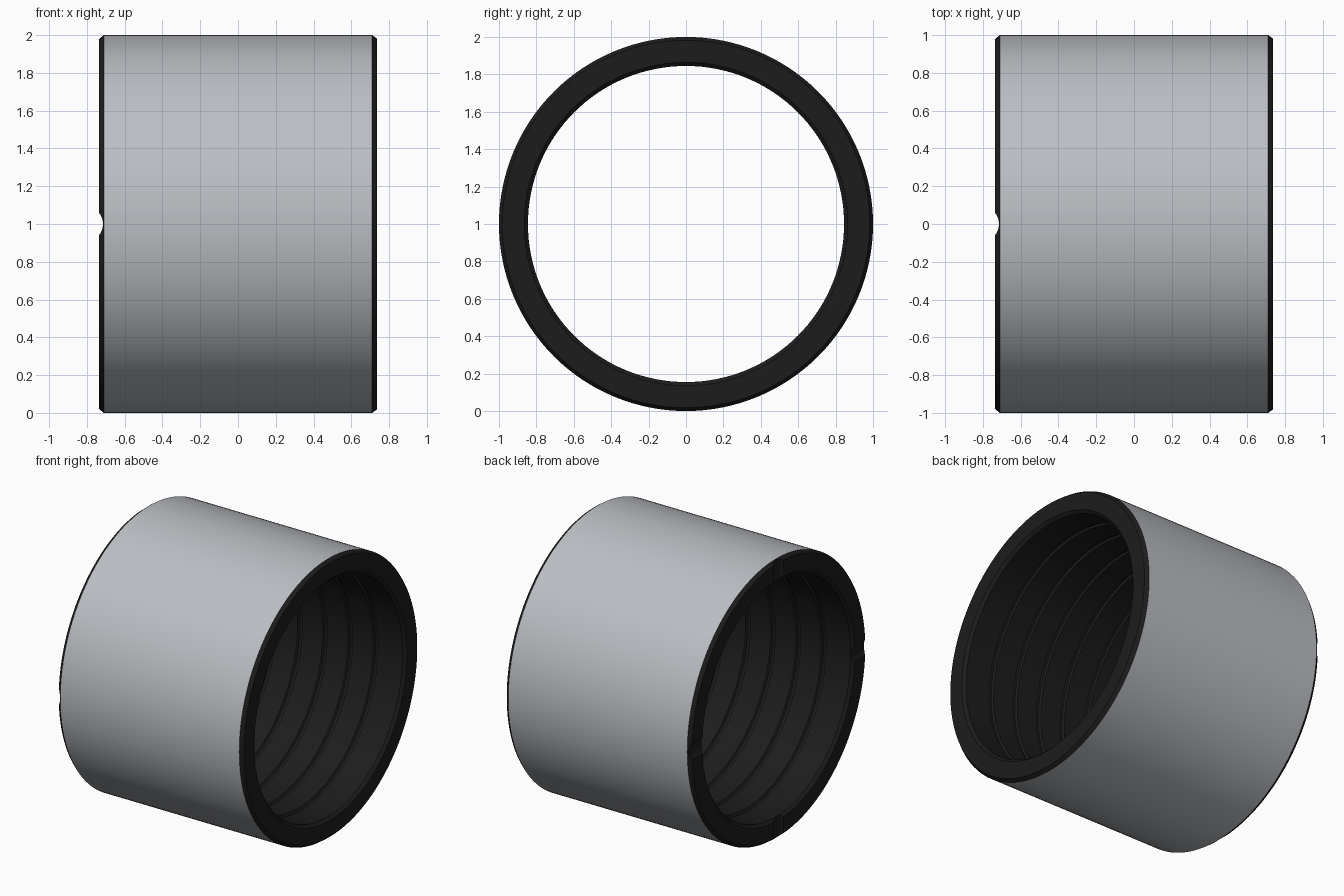
import bpy, bmesh, math

if "Cube" in bpy.data.objects:
    bpy.data.objects.remove(bpy.data.objects["Cube"])

R, BORE, END, BAND = 1.0, 0.845, 0.735, 0.71
SEG = 128

dark = bpy.data.materials.new("dark_lining")
dark.diffuse_color = (0.012, 0.012, 0.012, 1)
dark.use_nodes = True
dark.node_tree.nodes["Principled BSDF"].inputs["Base Color"].default_value = dark.diffuse_color
steel = bpy.data.materials.new("grey_shell")
steel.diffuse_color = (0.5, 0.52, 0.55, 1)
steel.use_nodes = True
steel.node_tree.nodes["Principled BSDF"].inputs["Base Color"].default_value = steel.diffuse_color

# Wall cross-section as (x, radius): bevelled ends, grooved bore
profile = [(-END, 0.865), (-END, 0.982), (-BAND, R), (BAND, R),
           (END, 0.982), (END, 0.865), (END - 0.02, BORE)]
for i in range(6):
    x = 0.5 - 0.2 * i
    profile += [(x + 0.018, BORE), (x + 0.010, BORE + 0.015),
                (x - 0.010, BORE + 0.015), (x - 0.018, BORE)]
profile.append((-END + 0.02, BORE))

# Revolve the cross-section around the x axis
bm = bmesh.new()
rings = []
for s in range(SEG):
    a = 2 * math.pi * s / SEG
    rings.append([bm.verts.new((x, r * math.cos(a), 1 + r * math.sin(a))) for x, r in profile])
n = len(profile)
for s in range(SEG):
    a, b = rings[s], rings[(s + 1) % SEG]
    for k in range(n):
        j = (k + 1) % n
        f = bm.faces.new((a[k], a[j], b[j], b[k]))
        f.material_index = 1 if k == 2 else 0
bmesh.ops.recalc_face_normals(bm, faces=bm.faces)
mesh = bpy.data.meshes.new("bushing")
bm.to_mesh(mesh)
bm.free()
mesh.materials.append(dark)
mesh.materials.append(steel)
bushing = bpy.data.objects.new("bushing", mesh)
bpy.context.collection.objects.link(bushing)
bpy.context.view_layer.objects.active = bushing

# Four shallow round notches in the -x end, cut by two crossing rods
for name, rot in (("notch_cutter_vertical", 0), ("notch_cutter_across", math.pi / 2)):
    bpy.ops.mesh.primitive_cylinder_add(vertices=48, radius=0.094, depth=2.4,
                                        location=(-0.809, 0, 1), rotation=(rot, 0, 0))
    cutter = bpy.context.object
    cutter.name = name
    cutter.data.materials.append(dark)
    mod = bushing.modifiers.new(name, 'BOOLEAN')
    mod.operation, mod.solver, mod.object = 'DIFFERENCE', 'EXACT', cutter
    bpy.ops.object.select_all(action='DESELECT')
    bushing.select_set(True)
    bpy.context.view_layer.objects.active = bushing
    bpy.ops.object.modifier_apply(modifier=name)
    bpy.data.objects.remove(cutter)

bpy.ops.object.shade_smooth_by_angle(angle=math.radians(25))
